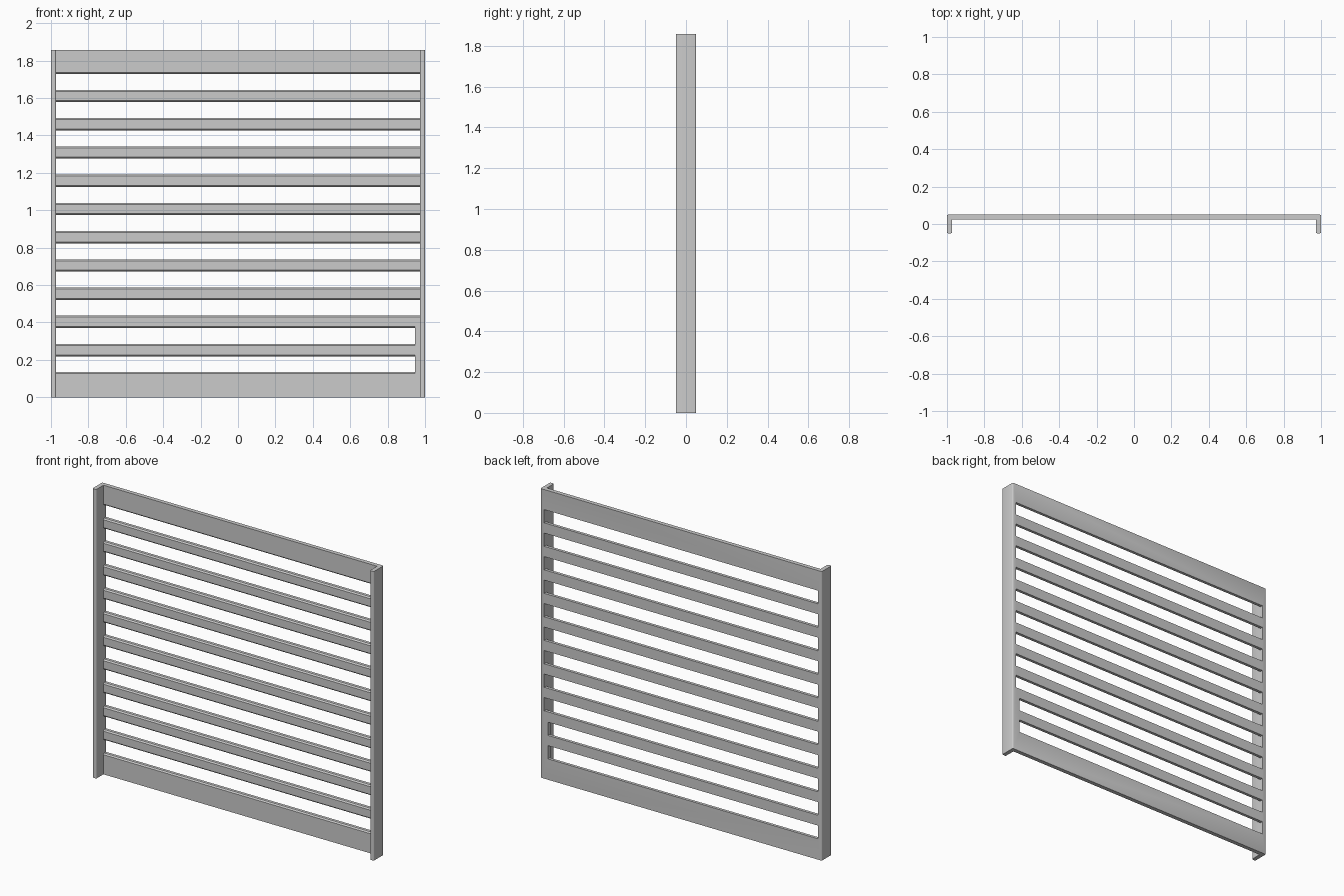
import bpy, bmesh, math
from mathutils import Vector

if "Cube" in bpy.data.objects:
    bpy.data.objects.remove(bpy.data.objects["Cube"])

H = 1.858            # panel height
T = 0.027            # sheet thickness
D = 0.05             # half depth
R = 0.007            # corner rounding
PITCH, SLOT, FIRST = 0.151, 0.083, 0.134
INNER = 1 - T


def prism(name, profiles):
    """Mesh from (3D outline, extrusion vector) pairs."""
    bm = bmesh.new()
    for pts, vec in profiles:
        face = bm.faces.new([bm.verts.new(p) for p in pts])
        ext = bmesh.ops.extrude_face_region(bm, geom=[face])
        verts = [g for g in ext["geom"] if isinstance(g, bmesh.types.BMVert)]
        bmesh.ops.translate(bm, verts=verts, vec=vec)
    bmesh.ops.recalc_face_normals(bm, faces=bm.faces)
    me = bpy.data.meshes.new(name)
    bm.to_mesh(me)
    bm.free()
    ob = bpy.data.objects.new(name, me)
    bpy.context.collection.objects.link(ob)
    return ob


def arc(cx, cy, start):
    return [(cx + R * math.cos(math.radians(start + a)),
             cy + R * math.sin(math.radians(start + a))) for a in (0, 30, 60, 90)]


# Channel-shaped sheet: back panel with two forward flanges, outer edges rounded
right = [(INNER, D - T)]
right += arc(INNER + R, -D + R, 180) + arc(1 - R, -D + R, 270) + arc(1 - R, D - R, 0)
outline = right + [(-x, y) for x, y in reversed(right)]
panel = prism("slotted_panel", [([(x, y, 0) for x, y in outline], Vector((0, 0, H)))])

# Slots flare at the front so each slat has eased front edges; lowest two are shorter
slots = []
y0, y1, c = D - T, D, 0.008
for i in range(11):
    zb = FIRST + i * PITCH
    zt = zb + SLOT + 0.002
    x1 = 0.947 if i < 2 else INNER
    section = [(y0 - 0.01, zb - c), (y0, zb - c), (y0 + c, zb), (y1 + 0.02, zb),
               (y1 + 0.02, zt), (y0 + c, zt), (y0, zt + c), (y0 - 0.01, zt + c)]
    slots.append(([(-INNER, y, z) for y, z in section], Vector((x1 + INNER, 0, 0))))
cutter = prism("slot_cutter", slots)
cutter.hide_render = True

cut = panel.modifiers.new("slots", "BOOLEAN")
cut.operation = "DIFFERENCE"
cut.solver = "EXACT"
cut.object = cutter

# Bake the slots, then remove the cutter
bpy.context.view_layer.objects.active = panel
panel.select_set(True)
bpy.ops.object.modifier_apply(modifier=cut.name)
bpy.data.objects.remove(cutter)
bpy.ops.object.shade_smooth_by_angle(angle=math.radians(35))
